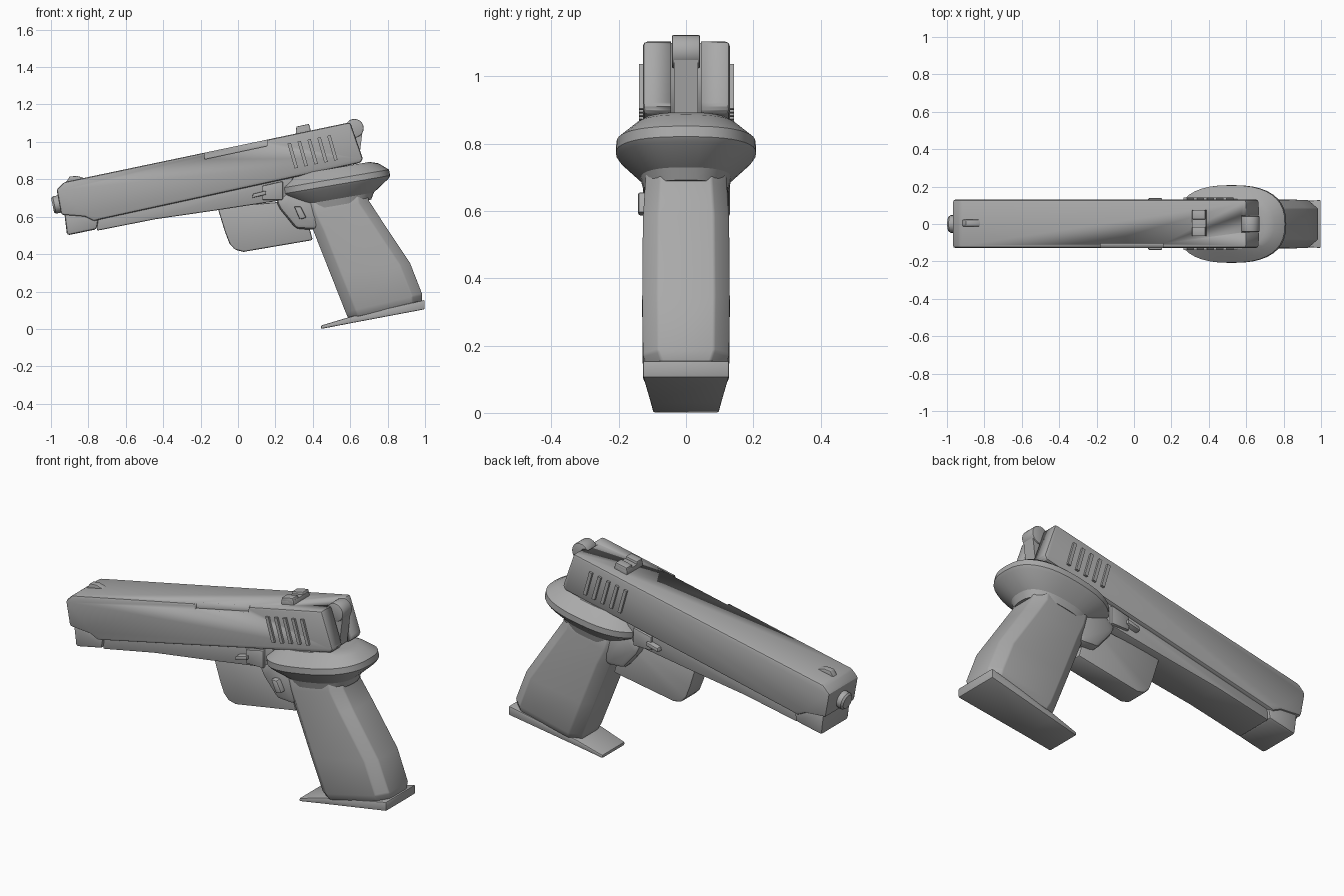
import bpy, bmesh, math
from mathutils import Vector

if "Cube" in bpy.data.objects:
    bpy.data.objects.remove(bpy.data.objects["Cube"])

GREY = (0.4, 0.4, 0.4, 1)
mat = bpy.data.materials.new("mid grey")
mat.use_nodes = True
mat.diffuse_color = GREY
mat.node_tree.nodes["Principled BSDF"].inputs["Base Color"].default_value = GREY


def finish(name, bm, bevel=0, segments=2):
    bmesh.ops.recalc_face_normals(bm, faces=bm.faces)
    mesh = bpy.data.meshes.new(name)
    bm.to_mesh(mesh)
    bm.free()
    mesh.materials.append(mat)
    ob = bpy.data.objects.new(name, mesh)
    bpy.context.collection.objects.link(ob)
    bpy.ops.object.select_all(action="DESELECT")
    ob.select_set(True)
    bpy.context.view_layer.objects.active = ob
    if bevel:
        mod = ob.modifiers.new("Bevel", "BEVEL")
        mod.width, mod.segments = bevel, segments
        mod.limit_method, mod.angle_limit = "ANGLE", math.radians(25)
        bpy.ops.object.modifier_apply(modifier=mod.name)
    bpy.ops.object.shade_smooth_by_angle(angle=math.radians(25))
    return ob


def prism(name, profile, y0, y1, bevel=0, segments=2):
    """Side profile in x, z drawn out from y0 to y1."""
    bm = bmesh.new()
    face = bm.faces.new([bm.verts.new((x, y0, z)) for x, z in profile])
    out = bmesh.ops.extrude_face_region(bm, geom=[face])["geom"]
    bmesh.ops.translate(bm, vec=(0, y1 - y0, 0),
                        verts=[g for g in out if isinstance(g, bmesh.types.BMVert)])
    return finish(name, bm, bevel, segments)


def loft(name, rings, bevel=0):
    bm = bmesh.new()
    loops = [[bm.verts.new(p) for p in ring] for ring in rings]
    n = len(loops[0])
    for a, b in zip(loops, loops[1:]):
        for i in range(n):
            j = (i + 1) % n
            bm.faces.new((a[i], a[j], b[j], b[i]))
    bm.faces.new(loops[0])
    bm.faces.new(loops[-1])
    return finish(name, bm, bevel)


def cut(target, cutter):
    cutter.hide_render = True
    mod = target.modifiers.new("Cut", "BOOLEAN")
    mod.operation, mod.object, mod.solver = "DIFFERENCE", cutter, "EXACT"
    bpy.context.view_layer.objects.active = target
    bpy.ops.object.modifier_apply(modifier=mod.name)
    bpy.data.objects.remove(cutter)


# Slide with hammer slot and side port
slide = prism("slide", [(-.97, .745), (-.93, .785), (.60, 1.105), (.668, .91), (.655, .888),
                        (-.74, .585), (-.77, .575), (-.82, .60), (-.945, .61)],
              -.128, .13, .024)
cut(slide, prism("slot_cutter", [(.55, 1.2), (.62, .85), (.8, .85), (.8, 1.2)], -.045, .045))
cut(slide, prism("port_cutter", [(-.18, .907), (.155, .978), (.155, 1.05), (-.18, .98)], -.2, -.105))

# Grip ribs on both sides of the slide
for side, y in (("right", -.14), ("left", .12)):
    for i in range(5):
        x, z = .265 + i * .053, .99 + i * .0105
        prism(f"{side}_rib_{i + 1}", [(x, z), (x + .018, z + .004), (x + .056, z - .128),
                                      (x + .038, z - .132)], y, y + .022)

# Muzzle
tilt = Vector((math.cos(.206), 0, math.sin(.206)))
up = Vector((-tilt.z, 0, tilt.x))
across = Vector((0, 1, 0))
circle = [k * math.tau / 20 for k in range(20)]
loft("muzzle", [[Vector((-.955, 0, .668)) + tilt * d + up * r * math.sin(a) + across * r * math.cos(a)
                 for a in circle] for d, r in ((-.037, .038), (-.027, .047), (.08, .047))])

# Frame under the slide
prism("front_frame_block", [(-.93, .63), (-.914, .50), (-.755, .533), (-.74, .62)], -.118, .12, .014)
prism("frame_underside", [(-.755, .63), (-.755, .525), (-.44, .587), (-.13, .632), (.25, .69),
                          (.3, .82)], -.105, .107, .008)
prism("frame_block", [(.13, .69), (.13, .765), (.24, .79), (.24, .69)], -.122, .122, .006)
prism("slide_lever", [(.075, .70), (.08, .722), (.15, .74), (.15, .718)], -.138, .138, .005)

# Solid trigger guard
prism("trigger_guard", [(-.11, .65), (-.07, .52), (-.045, .455), (-.015, .423), (.03, .412),
                        (.40, .475), (.34, .69)], -.065, .065, .01)

# Collar between frame and grip
centre, lean = Vector((.518, 0, .79)), .17
u = Vector((math.cos(lean), 0, math.sin(lean)))
w = Vector((-u.z, 0, u.x))


def oval(height, length, width, shift=0):
    ring = []
    for k in range(40):
        c, s = math.cos(k * math.tau / 40), math.sin(k * math.tau / 40)
        p = math.copysign(abs(c) ** .8, c) * length + shift
        q = math.copysign(abs(s) ** .8, s) * width
        ring.append(centre + u * p + across * q + w * height)
    return ring


loft("collar", [oval(.07, .21, .135, -.01), oval(.055, .245, .155), oval(.012, .295, .207),
                oval(-.02, .297, .208), oval(-.035, .285, .198), oval(-.095, .20, .135, -.005),
                oval(-.13, .185, .125, -.01)])
prism("front_strap", [(.20, .69), (.225, .64), (.31, .535), (.42, .53), (.46, .70), (.3, .76)],
      -.11, .11, .025)
prism("release_button", [(.30, .655), (.335, .655), (.365, .595), (.33, .585)], -.142, 0, .006)


def grip_section(front, rear, half, chamfer=.055):
    f, r = Vector((front[0], 0, front[1])), Vector((rear[0], 0, rear[1]))
    d = (r - f).normalized() * chamfer
    inner = half - .045
    pts = [(f, inner), (f + d, half), (r - d, half), (r, inner)]
    return ([p + across * y for p, y in pts]
            + [p - across * y for p, y in reversed(pts)])


# Grip
loft("grip", [grip_section((.34, .68), (.69, .74), .118),
              grip_section((.365, .60), (.70, .685), .122),
              grip_section((.405, .52), (.765, .585), .128),
              grip_section((.50, .28), (.92, .352), .13),
              grip_section((.575, .09), (.985, .185), .128),
              grip_section((.59, .055), (.985, .14), .112)], .006)

# Base plate, narrower toward the front
loft("base_plate", [[Vector((x, y, z)) for y, z in ((-h, lo), (h, lo), (h, hi), (-h, hi))]
                    for x, h, lo, hi in ((.444, .098, 0, .018), (.60, .106, .03, .065),
                                         (.998, .128, .105, .155))], .006)

# Hammer
prism("hammer_spur", [(.622 + .05 * math.cos(a), 1.073 + .05 * math.sin(a)) for a in circle],
      -.042, .042, .006)
prism("hammer_stem", [(.575, 1.07), (.665, 1.05), (.645, .89), (.59, .89)], -.035, .035)

# Sights
prism("front_sight", [(-.925, .775), (-.90, .815), (-.86, .818), (-.80, .80), (-.80, .79)],
      -.013, .023, .004)
prism("rear_sight_base", [(.31, 1.03), (.31, 1.068), (.385, 1.083), (.39, 1.04)], -.065, .075, .004)
for side, y in (("right", -.065), ("left", .025)):
    prism(f"{side}_rear_sight", [(.31, 1.05), (.312, 1.082), (.38, 1.096), (.388, 1.06)],
          y, y + .05, .005)
